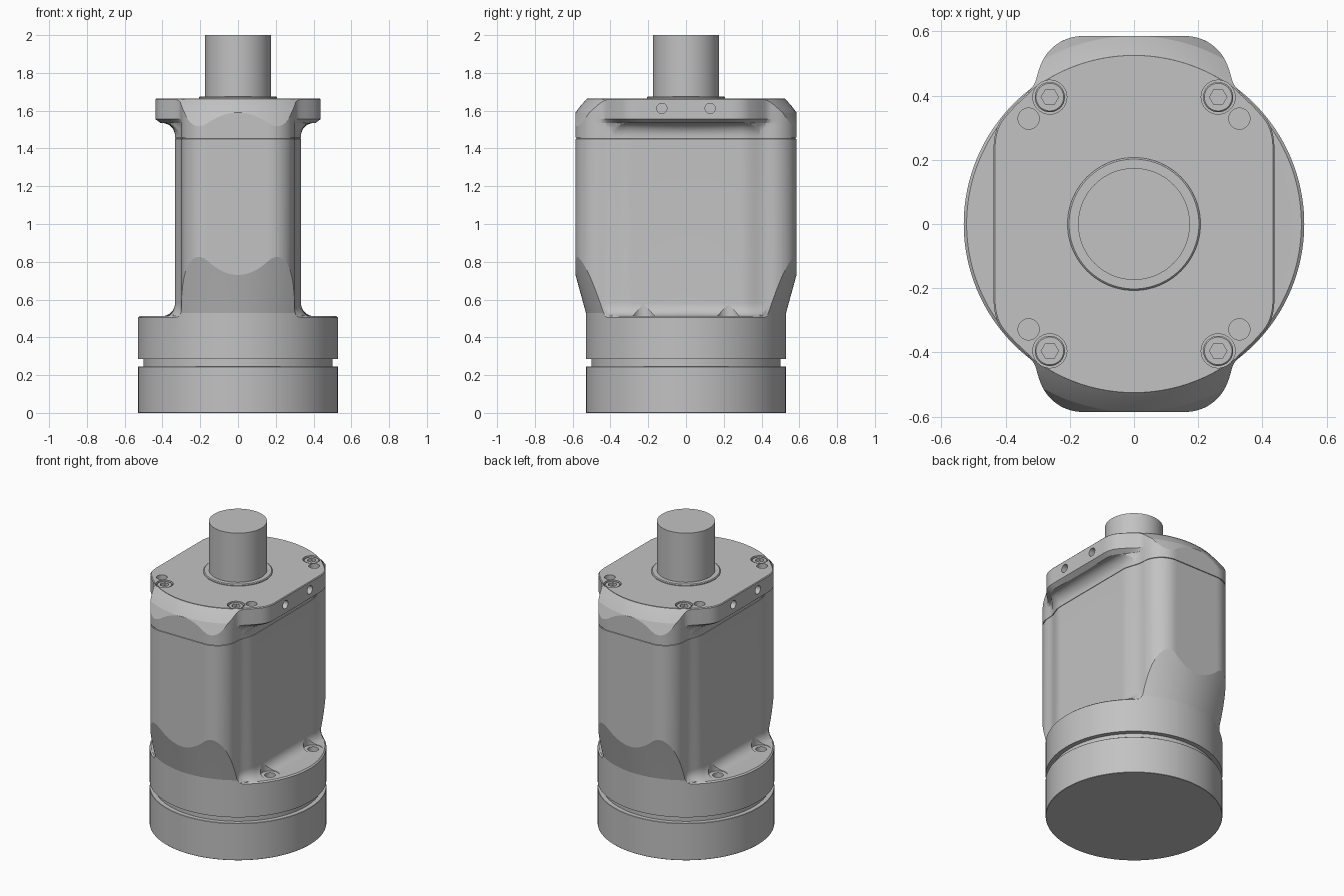
import bpy, bmesh, math
from mathutils import Matrix, Vector

if "Cube" in bpy.data.objects:
    bpy.data.objects.remove(bpy.data.objects["Cube"])

grey = bpy.data.materials.new("machined_grey")
grey.use_nodes = True
grey.diffuse_color = (0.54, 0.54, 0.54, 1)
grey.node_tree.nodes["Principled BSDF"].inputs["Base Color"].default_value = grey.diffuse_color


def finish(name, bm):
    bmesh.ops.remove_doubles(bm, verts=bm.verts, dist=1e-5)
    bmesh.ops.recalc_face_normals(bm, faces=bm.faces)
    mesh = bpy.data.meshes.new(name)
    bm.to_mesh(mesh)
    bm.free()
    mesh.materials.append(grey)
    obj = bpy.data.objects.new(name, mesh)
    bpy.context.collection.objects.link(obj)
    return obj


def loft(bm, rings):
    """Skin a stack of closed rings and cap both ends."""
    rows = [[bm.verts.new(p) for p in ring] for ring in rings]
    n = len(rows[0])
    for low, high in zip(rows, rows[1:]):
        for i in range(n):
            j = (i + 1) % n
            bm.faces.new((low[i], low[j], high[j], high[i]))
    bm.faces.new(rows[0][::-1])
    bm.faces.new(rows[-1])


def lathe(name, profile, places=(Matrix(),), segments=96):
    """Turn a radius/height profile about z, once at each placement."""
    bm = bmesh.new()
    turn = [math.tau * i / segments for i in range(segments)]
    for place in places:
        loft(bm, [[place @ Vector((r * math.cos(a), r * math.sin(a), z)) for a in turn]
                  for r, z in profile])
    return finish(name, bm)


def boolean(obj, cutter, operation):
    mod = obj.modifiers.new("cut", "BOOLEAN")
    mod.operation, mod.object, mod.solver = operation, cutter, "EXACT"
    bpy.context.view_layer.objects.active = obj
    bpy.ops.object.modifier_apply(modifier=mod.name)
    bpy.data.objects.remove(cutter)


def smooth(obj, degrees=13):
    bpy.ops.object.select_all(action="DESELECT")
    obj.select_set(True)
    bpy.context.view_layer.objects.active = obj
    bpy.ops.object.shade_smooth_by_angle(angle=math.radians(degrees))


def corners(x, y, z):
    return [Matrix.Translation((sx * x, sy * y, z)) for sx in (-1, 1) for sy in (-1, 1)]


# Outlines as distance fields, sampled by angle
def rounded_box(x, y, hx, hy, r):
    dx, dy = abs(x) - hx + r, abs(y) - hy + r
    return math.hypot(max(dx, 0), max(dy, 0)) + min(max(dx, dy), 0) - r


def smooth_min(a, b, k):
    h = max(k - abs(a - b), 0) / k
    return min(a, b) - h * h * k / 4


def body_field(x, y):
    return smooth_min(rounded_box(x, y, 0.3, 0.585, 0.14),
                      rounded_box(x, y, 0.333, 0.43, 0.14), 0.04)


def flange_field(x, y):
    return -smooth_min(0.526 - math.hypot(x, y), 0.437 - abs(x), 0.03)


def radius(field, a):
    low, high = 0.1, 0.9
    for _ in range(24):
        mid = (low + high) / 2
        if field(mid * math.cos(a), mid * math.sin(a)) < 0:
            low = mid
        else:
            high = mid
    return low


STEPS = 288
angles = [math.tau * (i + 0.5) / STEPS for i in range(STEPS)]
body_r = [radius(body_field, a) for a in angles]
flange_r = [radius(flange_field, a) for a in angles]
LEDGE, SEAM, UNDER, TOP, FILLET = 0.512, 1.455, 1.535, 1.665, 0.07


def ring(z, spread, disc, shrink=1):
    """Body outline grown by spread, blended into a disc that limits it."""
    blend = max(min(spread, 0.05), 1e-4)
    out = []
    for a, b, d in zip(angles, body_r, disc):
        r = -smooth_min(-b, -min(d, b + spread), blend) * shrink
        out.append((r * math.cos(a), r * math.sin(a), z))
    return out


# Housing: wide foot, waisted body with fillets, flange on top
wide = [0.62] * STEPS
foot = [0.535] * STEPS
shoulder = [0.521] * STEPS
inset = [r - 0.03 for r in flange_r]
curve = [(FILLET * (1 - math.sin(t)), FILLET * (1 - math.cos(t)))
         for t in (math.pi / 2 * i / 8 for i in range(9))]
rings = [ring(0.285, 1, wide), ring(LEDGE - 0.02, 1, wide),
         ring(LEDGE - 0.012, 1, foot), ring(LEDGE, 1, shoulder)]
rings += [ring(LEDGE + h, d, shoulder) for d, h in curve]
rings += [ring(SEAM - 0.004, 0, wide), ring(SEAM - 0.003, 0, wide, 0.992),
          ring(SEAM + 0.003, 0, wide, 0.992), ring(SEAM + 0.004, 0, wide)]
rings += [ring(UNDER - h, d, inset) for d, h in reversed(curve)]
rings += [ring(UNDER, 1, inset), ring(UNDER + 0.02, 1, flange_r),
          ring(TOP - 0.005, 1, flange_r), ring(TOP, 1, flange_r, 0.99)]
bm = bmesh.new()
loft(bm, rings)
housing = finish("housing", bm)

# Turned envelope gives the conical shoulders
envelope = [(0.53, 0.2), (0.53, 0.53), (0.585, 0.73), (0.62, 0.85), (0.75, 1.1),
            (0.75, 1.2), (0.62, 1.5), (0.585, 1.59), (0.555, 1.63), (0.525, 1.662), (0.52, 1.75)]
boolean(housing, lathe("envelope", envelope, segments=160), "INTERSECT")

# Counterbores, dowel holes, foot holes and side holes
SCREW = (0.262, 0.395)
boolean(housing, lathe("bores", [(0.053, 0), (0.053, 0.1)], corners(*SCREW, 1.63), 32), "DIFFERENCE")
boolean(housing, lathe("dowels", [(0.033, 0), (0.033, 0.1)], corners(0.328, 0.328, 1.62), 32),
        "DIFFERENCE")
pocket = [(0.033, -0.06), (0.033, -0.003), (0.058, -0.003), (0.058, 0.1)]
boolean(housing, lathe("pockets", pocket, corners(0.392, 0.225, LEDGE), 32), "DIFFERENCE")
sideways = Matrix.Rotation(math.pi / 2, 4, "Y")
side = [m @ sideways for m in corners(0.435, 0.128, 1.612)]
boolean(housing, lathe("side_holes", [(0.027, -0.05), (0.027, 0.05)], side, 32), "DIFFERENCE")
smooth(housing)

# Cap screws with hex sockets
screws = lathe("cap_screws", [(0.047, 0), (0.047, 0.027), (0.043, 0.031)], corners(*SCREW, 1.629), 32)
boolean(screws, lathe("sockets", [(0.027, 0.012), (0.027, 0.05)], corners(*SCREW, 1.629), 6),
        "DIFFERENCE")
smooth(screws)

# Base drum, groove core, boss and shaft
turned = {
    "base_drum": [(0.528, 0), (0.53, 0.002), (0.53, 0.243), (0.528, 0.245)],
    "groove_core": [(0.5, 0.24), (0.5, 0.29)],
    "shaft_boss": [(0.207, 1.65), (0.207, 1.67), (0.202, 1.675)],
    "output_shaft": [(0.174, 1.66), (0.174, 2.0)],
}
for name, profile in turned.items():
    smooth(lathe(name, profile))
